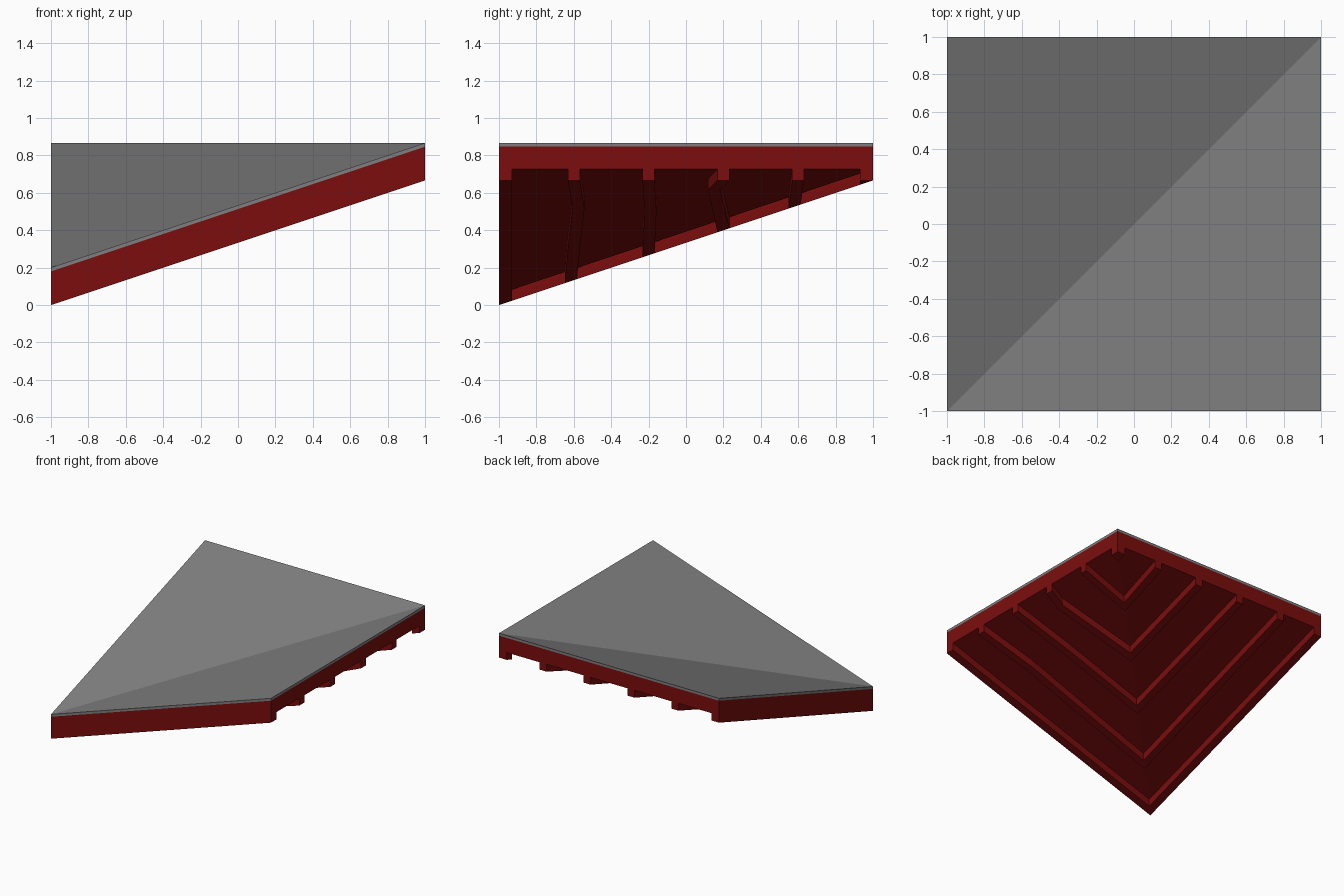
import bpy
import bmesh

cube = bpy.data.objects.get("Cube")
if cube:
    bpy.data.objects.remove(cube, do_unlink=True)

SLOPE = 1 / 3
RIB_DEPTH, DECK_DEPTH, COVER_DEPTH = 0.06, 0.12, 0.02


def material(name, color):
    mat = bpy.data.materials.new(name)
    mat.use_nodes = True
    mat.diffuse_color = color
    mat.node_tree.nodes["Principled BSDF"].inputs["Base Color"].default_value = color
    return mat


red = material("dark red", (0.2, 0.004, 0.004, 1))
grey = material("roof grey", (0.21, 0.21, 0.21, 1))


def valley_layer(name, outlines, base, depth, mat):
    """Drape plan outlines on the valley slope and thicken them upwards."""
    bm = bmesh.new()
    verts = {}
    for outline in outlines:
        face = []
        for x, y in outline:
            key = (round(x, 4), round(y, 4))
            if key not in verts:
                verts[key] = bm.verts.new((x, y, (max(x, y) + 1) * SLOPE + base))
            if verts[key] not in face:
                face.append(verts[key])
        bm.faces.new(face)
    bmesh.ops.recalc_face_normals(bm, faces=bm.faces[:])
    bottom = bm.faces[:]
    top = bmesh.ops.extrude_face_region(bm, geom=bottom, use_keep_orig=True)["geom"]
    moved = [v for v in top if isinstance(v, bmesh.types.BMVert)]
    bmesh.ops.translate(bm, verts=moved, vec=(0, 0, depth))
    bmesh.ops.recalc_face_normals(bm, faces=bm.faces[:])
    mesh = bpy.data.meshes.new(name)
    bm.to_mesh(mesh)
    bm.free()
    mesh.materials.append(mat)
    obj = bpy.data.objects.new(name, mesh)
    bpy.context.collection.objects.link(obj)


def rib(name, low, high, bends=(), apex_shift=0):
    """V-shaped rafter pair: mitred on the valley, arms running to the high edges."""
    a, b = low + apex_shift, high + apex_shift
    pairs = [((a, a), (b, b))]
    pairs += [((x, low + d), (x, high + d)) for x, d in bends]
    pairs += [((1, low), (1, high))]
    quads = [(p[0], q[0], q[1], p[1]) for p, q in zip(pairs, pairs[1:])]
    # Straight arm on the other side of the valley
    quads.append(((a, a), (b, b), (high, 1), (low, 1)))
    valley_layer(name, quads, 0, RIB_DEPTH, red)


# Two sloping triangles meeting in the valley
halves = [((-1, -1), (1, -1), (1, 1)), ((-1, -1), (1, 1), (-1, 1))]
valley_layer("roof_deck", halves, RIB_DEPTH, DECK_DEPTH, red)
valley_layer("roof_cover", halves, RIB_DEPTH + DECK_DEPTH, COVER_DEPTH, grey)

# Edge rafters and the small block at the high corner
rib("edge_rafters", -1, -0.93)
valley_layer("corner_block", [((0.93, 0.93), (1, 0.93), (1, 1)),
                              ((0.93, 0.93), (1, 1), (0.93, 1))], 0, RIB_DEPTH, red)

# Slightly crooked inner rafters
inner = [
    (-0.6, [(-0.1, 0), (0.55, 0.025)], -0.015),
    (-0.2, [(0.5, 0.01)], 0),
    (0.2, [(0.85, -0.05)], 0),
    (0.6, [], -0.02),
]
for i, (centre, bends, shift) in enumerate(inner):
    rib(f"inner_rafters_{i + 1}", centre - 0.032, centre + 0.032, bends, shift)
